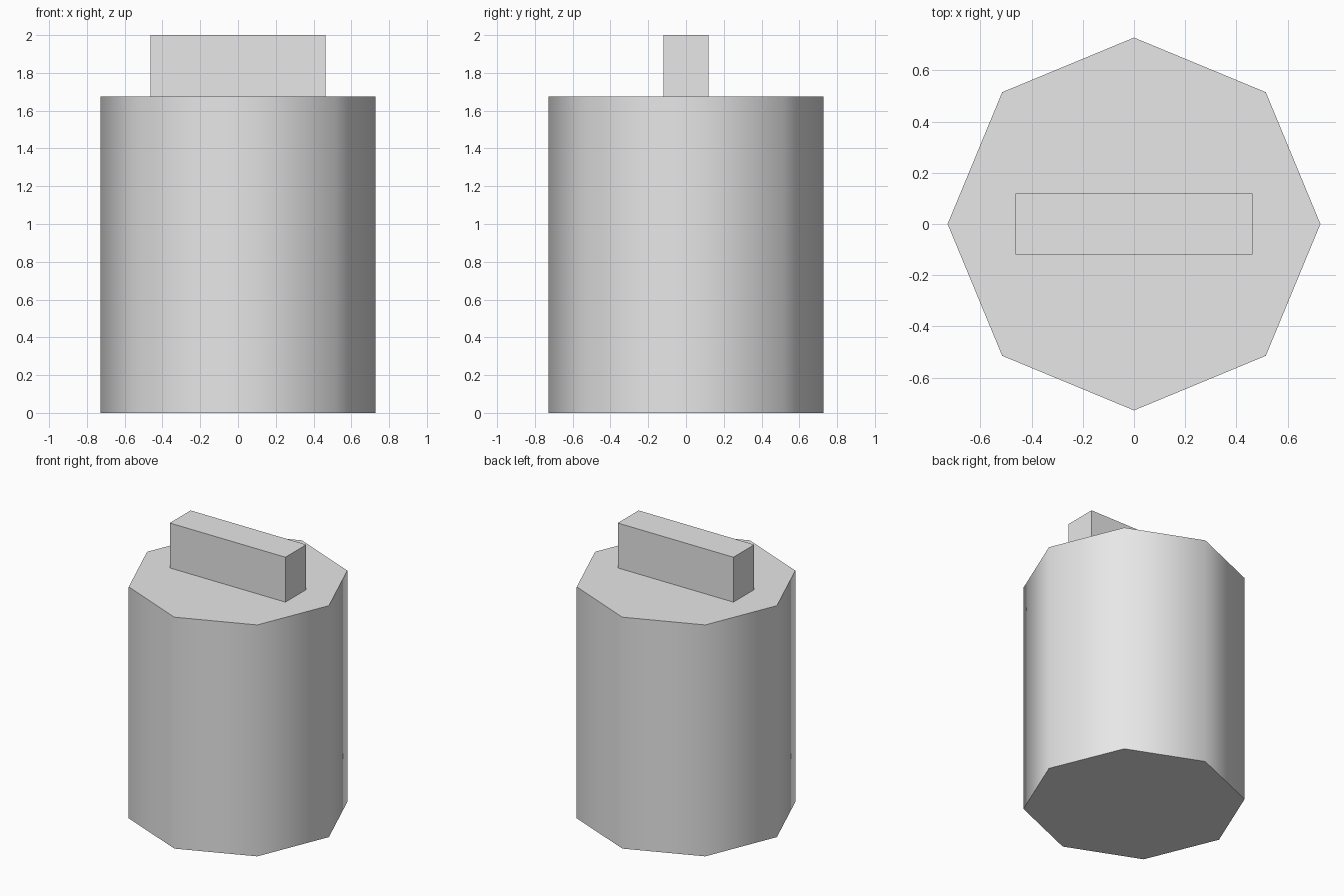
import bpy
import math

default = bpy.data.objects.get("Cube")
if default:
    bpy.data.objects.remove(default, do_unlink=True)

# Single light grey material
GREY = (0.8, 0.8, 0.8, 1.0)
grey = bpy.data.materials.new("light_grey")
grey.use_nodes = True
grey.diffuse_color = GREY
grey.node_tree.nodes["Principled BSDF"].inputs["Base Color"].default_value = GREY

BODY_TOP = 1.675
TOTAL = 2.0

# Eight-sided body with softened sides and crisp end caps
bpy.ops.mesh.primitive_cylinder_add(
    vertices=8, radius=0.728, depth=BODY_TOP, location=(0, 0, BODY_TOP / 2))
body = bpy.context.object
body.name = "body"
bpy.ops.object.shade_smooth_by_angle(angle=math.radians(60))
body.data.materials.append(grey)

# Flat rectangular grip standing on the body
height = TOTAL - BODY_TOP
bpy.ops.mesh.primitive_cube_add(size=1, location=(0, 0, BODY_TOP + height / 2))
grip = bpy.context.object
grip.name = "top_grip"
grip.scale = (0.926, 0.238, height)
bpy.ops.object.transform_apply(location=False, rotation=False, scale=True)
grip.data.materials.append(grey)
